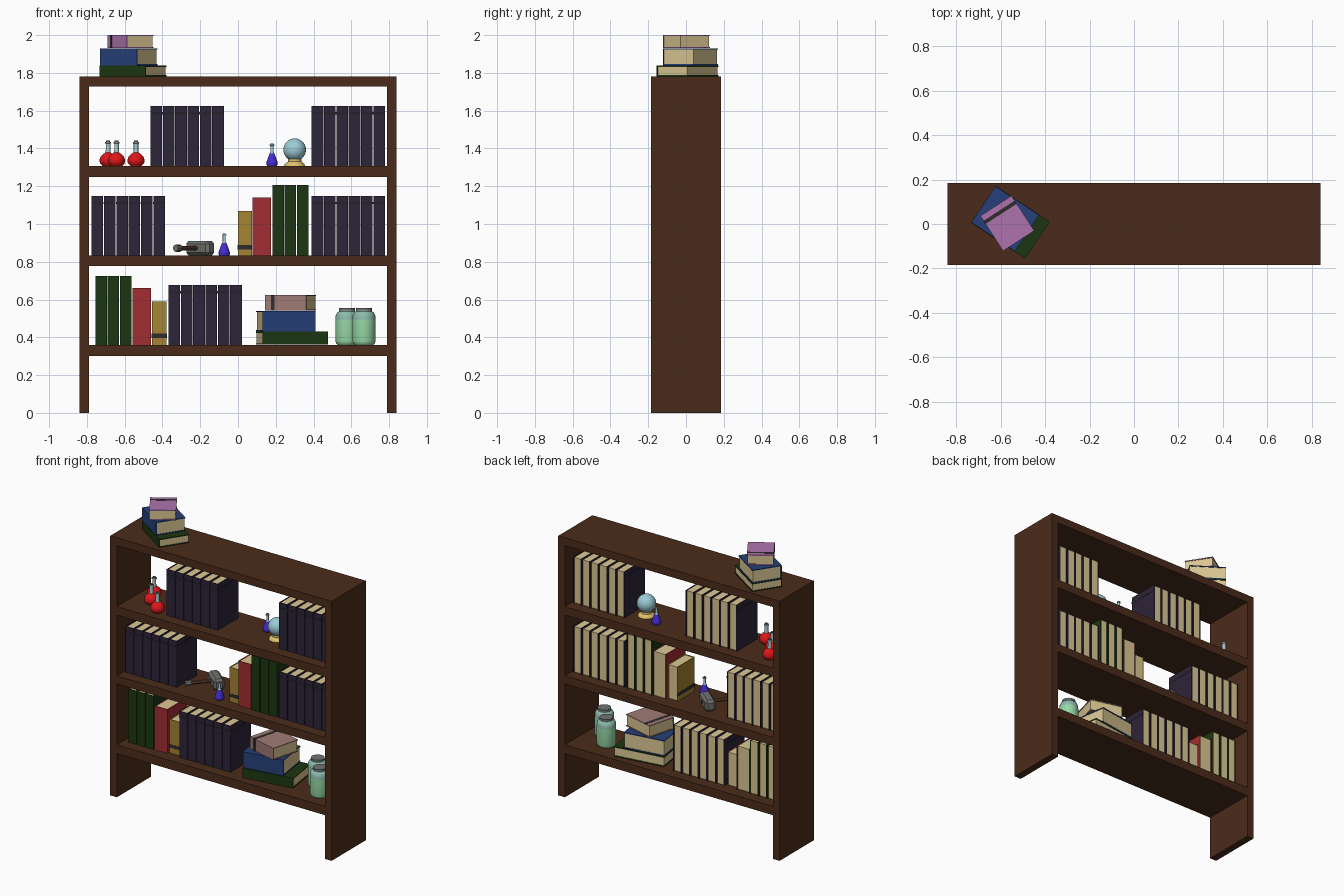
import bpy, bmesh, math
from mathutils import Matrix, Vector

if "Cube" in bpy.data.objects:
    bpy.data.objects.remove(bpy.data.objects["Cube"])


def mat(name, r, g, b):
    m = bpy.data.materials.new(name)
    m.diffuse_color = [(c / 255) ** 2.2 for c in (r, g, b)] + [1]
    m.use_nodes = True
    m.node_tree.nodes["Principled BSDF"].inputs["Base Color"].default_value = m.diffuse_color
    return m


WOOD = mat("dark_wood", 76, 47, 32)
PAGES = mat("pages", 218, 198, 145)
PURPLE = mat("purple_cover", 49, 41, 60)
GREEN = mat("green_cover", 34, 57, 25)
RED = mat("red_cover", 160, 49, 54)
YELLOW = mat("yellow_cover", 163, 130, 54)
BLUE = mat("blue_cover", 42, 66, 120)
PINK = mat("pink_cover", 172, 115, 172)
BROWN = mat("dusty_cover", 158, 122, 116)
BAND = mat("band", 52, 48, 50)
DIM = mat("dim_band", 40, 38, 48)
GLASS = mat("glass", 165, 200, 205)
CORK = mat("cork", 120, 90, 70)
POTION_RED = mat("red_potion", 222, 28, 32)
POTION_BLUE = mat("blue_potion", 70, 48, 210)
BALL = mat("crystal", 155, 203, 212)
GOLD = mat("gold", 222, 195, 110)
JAR = mat("jar_green", 150, 215, 165)
JAR_TOP = mat("jar_glass", 140, 185, 170)
LID = mat("lid_grey", 110, 115, 112)
STONE = mat("stone", 112, 112, 110)
HANDLE = mat("handle_wood", 100, 68, 48)


def finish(name, bm, mats, matrix=Matrix(), smooth=False):
    bmesh.ops.recalc_face_normals(bm, faces=bm.faces)
    me = bpy.data.meshes.new(name)
    bm.to_mesh(me)
    bm.free()
    for m in mats:
        me.materials.append(m)
    if smooth:
        me.shade_smooth()
        me.set_sharp_from_angle(angle=math.radians(40))
    ob = bpy.data.objects.new(name, me)
    ob.matrix_world = matrix
    bpy.context.collection.objects.link(ob)
    return ob


def add_box(bm, lo, hi, idx=0):
    lo, hi = Vector(lo), Vector(hi)
    m = Matrix.Translation((lo + hi) / 2) @ Matrix.Diagonal((*(hi - lo), 1))
    for v in bmesh.ops.create_cube(bm, size=1, matrix=m)["verts"]:
        for f in v.link_faces:
            f.material_index = idx


def box(name, lo, hi, m):
    bm = bmesh.new()
    add_box(bm, lo, hi)
    return finish(name, bm, [m])


def add_wrap(bm, T, W, z0, z1, t, grow, idx):
    # U-shaped cover: two boards joined by a spine at -y
    x, y = T / 2 + grow, W / 2
    add_box(bm, (-x, -y - grow, z0), (x, -y + t, z1), idx)
    for s in (-1, 1):
        a, b = sorted((s * x, s * (T / 2 - t)))
        add_box(bm, (a, -y + t, z0), (b, y, z1), idx)


def book(name, cover, T, W, L, matrix, band=None, band_mat=BAND):
    # local axes: thickness x, width y, height z from 0
    bm = bmesh.new()
    t = 0.006
    add_wrap(bm, T, W, 0, L, t, 0, 0)
    add_box(bm, (-T / 2 + t, -W / 2 + t, .003), (T / 2 - t, W / 2 - .004, L - .003), 1)
    if band:
        add_wrap(bm, T, W, band[0] * L, band[1] * L, t, .001, 2)
    return finish(name, bm, [cover, PAGES, band_mat], matrix)


def row(name, cover, x0, x1, z, L, W, n=1, band=None, band_mat=BAND):
    p = (x1 - x0) / n
    for i in range(n):
        book(f"{name}_{i + 1}", cover, p - .004, W, L,
             Matrix.Translation((x0 + p * (i + .5), 0, z)), band, band_mat)


def stack(name, c, z, s, ang, top_cover):
    # three books lying flat, spine facing forward-left
    for nm, cov, L, W, z0, z1, off, turn, band in (
            ("green", GREEN, .292, .200, .002, .058, (0, 0), 0, None),
            ("blue", BLUE, .235, .196, .060, .150, (-.028, -.004), 0, None),
            ("top", top_cover, .188, .167, .152, .220, (-.007, -.013), -23.5, (.14, .23))):
        a = math.radians(ang + turn)
        d = Vector((math.cos(a), math.sin(a), 0))
        w = Vector((-d.y, d.x, 0))
        o = Matrix.Rotation(math.radians(ang - 8.5), 3, 'Z') @ Vector((*off, 0)) * s
        o += Vector((*c, z + s * (z0 + z1) / 2)) - d * L * s / 2
        m = Matrix((Vector((0, 0, -1)), w, d)).transposed().to_4x4()
        book(f"{name}_{nm}_book", cov, (z1 - z0) * s, W * s, L * s,
             Matrix.Translation(o) @ m, band)


def lathe(name, loc, segs, n=16):
    # segs: list of (material, [(r, z), ...]) sharing end points
    bm = bmesh.new()
    mats = []
    for i, (m, prof) in enumerate(segs):
        mats.append(m)
        rings = []
        for r, z in prof:
            if r == 0:
                rings.append([bm.verts.new((0, 0, z))] * n)
            else:
                rings.append([bm.verts.new((r * math.cos(2 * math.pi * k / n),
                                            r * math.sin(2 * math.pi * k / n), z)) for k in range(n)])
        for a, b in zip(rings, rings[1:]):
            for k in range(n):
                j = (k + 1) % n
                vs = list(dict.fromkeys((a[k], a[j], b[j], b[k])))
                bm.faces.new(vs).material_index = i
    bmesh.ops.remove_doubles(bm, verts=bm.verts, dist=1e-5)
    return finish(name, bm, mats, Matrix.Translation(loc), True)


# Frame
for nm, s in (("left", -1), ("right", 1)):
    a, b = sorted((s * .84, s * .79))
    box(f"{nm}_side", (a, -.185, 0), (b, .185, 1.78), WOOD)
for nm, z0, z1 in (("bottom_shelf", .30, .36), ("middle_shelf", .777, .833),
                   ("upper_shelf", 1.25, 1.308), ("top_board", 1.727, 1.78)):
    box(nm, (-.79, -.185, z0), (.79, .185, z1), WOOD)

# Purple volume sets
for i, (x, z) in enumerate(((-.465, 1.308), (.388, 1.308), (-.777, .833), (.388, .833), (-.37, .36))):
    row(f"purple_set_{i + 1}", PURPLE, x, x + .392, z, .316, .222, 6, (.86, .9), DIM)

# Mixed upright books
row("lower_green_book", GREEN, -.757, -.562, .36, .366, .222, 3)
row("lower_red_book", RED, -.56, -.458, .36, .30, .216)
row("lower_yellow_book", YELLOW, -.458, -.376, .36, .23, .185, 1, (.16, .26))
row("middle_green_book", GREEN, .18, .374, .833, .373, .222, 3)
row("middle_red_book", RED, .076, .178, .833, .306, .216)
row("middle_yellow_book", YELLOW, -.003, .076, .833, .236, .185, 1, (.14, .24))

# Lying stacks
stack("top_stack", (-.556, .008), 1.78, 1.0, -33.5, PINK)
stack("lower_stack", (.2865, .008), .36, 1.2, 8.5, BROWN)

# Potion flasks
for i, (x, y) in enumerate(((-.688, .075), (-.643, -.02), (-.54, -.1))):
    lathe(f"red_flask_{i + 1}", (x, y, 1.308), (
        (POTION_RED, [(0, 0), (.03, 0), (.042, .012), (.046, .028), (.040, .048), (.026, .062), (.014, .07)]),
        (GLASS, [(.014, .07), (.012, .085), (.012, .118), (.016, .12), (.016, .127), (.01, .127)]),
        (CORK, [(.01, .127), (.01, .133), (0, .133)])))
for i, (x, y, z) in enumerate(((.18, .063, 1.308), (-.073, -.097, .833))):
    lathe(f"blue_flask_{i + 1}", (x, y, z), (
        (POTION_BLUE, [(0, 0), (.026, 0), (.031, .01), (.029, .022), (.012, .066)]),
        (GLASS, [(.012, .066), (.008, .075), (.008, .105), (.012, .107), (.012, .112), (.007, .112)]),
        (CORK, [(.007, .112), (.007, .118), (0, .118)])))

# Crystal ball on its stand
lathe("crystal_ball_stand", (.3, 0, 1.308), (
    (GOLD, [(0, 0), (.055, 0), (.052, .01), (.036, .022), (.036, .036), (0, .036)]),))
bm = bmesh.new()
bmesh.ops.create_uvsphere(bm, u_segments=24, v_segments=14, radius=.06)
finish("crystal_ball", bm, [BALL], Matrix.Translation((.3, 0, 1.393)), True)

# Jars
for i, (x, y) in enumerate(((.577, .039), (.667, -.068))):
    lathe(f"jar_{i + 1}", (x, y, .36), (
        (JAR, [(0, 0), (.05, 0), (.058, .008), (.061, .02), (.061, .135)]),
        (JAR_TOP, [(.061, .135), (.060, .155), (.052, .172), (.042, .178), (.042, .182)]),
        (LID, [(.042, .182), (.043, .182), (.043, .194), (0, .194)])))

# Hammer lying on the middle shelf, handle along local -x, head along local y
H = Matrix.Translation((-.2, .05, .872)) @ Matrix.Rotation(math.atan2(.76, .65), 4, 'Z')
bm = bmesh.new()
add_box(bm, (-.035, -.08, -.038), (.035, .08, .038))
bmesh.ops.bevel(bm, geom=bm.edges[:], offset=.015, segments=1, affect='EDGES')
finish("hammer_head", bm, [STONE], H)
for nm, m, r, x0, x1 in (("hammer_handle", HANDLE, .012, -.17, .04), ("hammer_pommel", STONE, .019, -.2, -.165)):
    bm = bmesh.new()
    bmesh.ops.create_cone(bm, cap_ends=True, segments=8, radius1=r, radius2=r, depth=x1 - x0,
                          matrix=Matrix.Translation(((x0 + x1) / 2, 0, 0)) @ Matrix.Rotation(math.pi / 2, 4, 'Y'))
    finish(nm, bm, [m], H)
